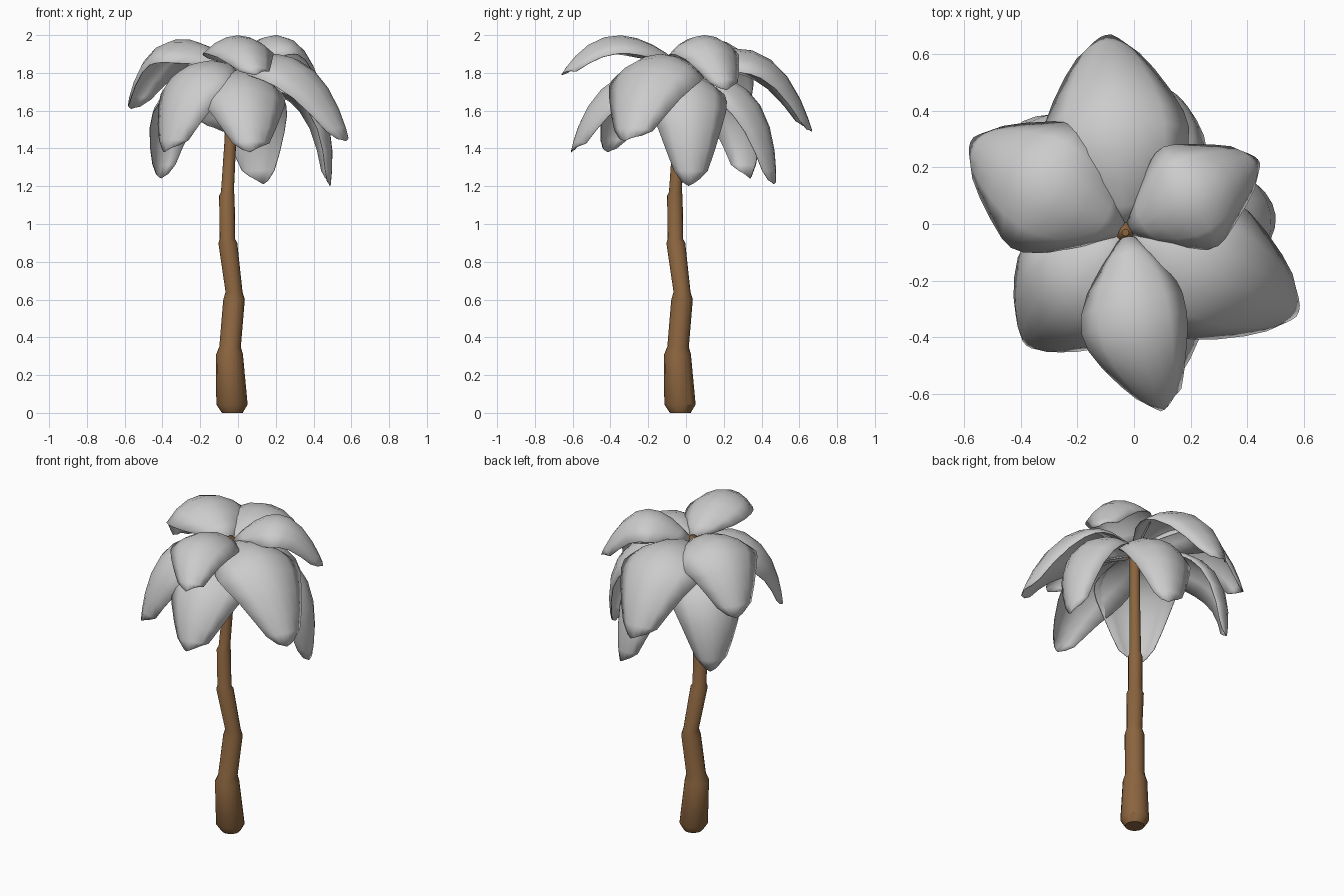
import bpy, bmesh, math
from mathutils import Vector

cube = bpy.data.objects.get("Cube")
if cube:
    bpy.data.objects.remove(cube)


def material(name, rgb):
    m = bpy.data.materials.new(name)
    m.use_nodes = True
    m.diffuse_color = (*rgb, 1)
    m.node_tree.nodes["Principled BSDF"].inputs["Base Color"].default_value = (*rgb, 1)
    return m


bark = material("brown bark", (0.26, 0.13, 0.05))
foliage = material("pale grey leaf", (0.6, 0.6, 0.6))


def finish(name, bm, mat, angle):
    bmesh.ops.recalc_face_normals(bm, faces=bm.faces)
    mesh = bpy.data.meshes.new(name)
    bm.to_mesh(mesh)
    bm.free()
    mesh.materials.append(mat)
    ob = bpy.data.objects.new(name, mesh)
    bpy.context.collection.objects.link(ob)
    bpy.ops.object.select_all(action='DESELECT')
    ob.select_set(True)
    bpy.context.view_layer.objects.active = ob
    bpy.ops.object.shade_smooth_by_angle(angle=math.radians(angle))
    return ob


# Trunk: stacked rings leaning along the diagonal (height, offset, radius)
RINGS = [(0, -.03, .055), (.045, -.032, .083), (.31, -.045, .071), (.35, -.042, .057),
         (.6, -.021, .057), (.64, -.021, .045), (.9, -.054, .05), (.92, -.056, .041),
         (1.15, -.059, .041), (1.17, -.056, .034), (1.45, -.04, .031), (1.77, -.03, .029),
         (1.8, -.03, .043), (1.84, -.03, .036), (1.865, -.03, .012)]
SIDES = 16
bm = bmesh.new()
loops = []
for z, off, r in RINGS:
    angles = [math.tau * i / SIDES for i in range(SIDES)]
    loops.append([bm.verts.new((off + r * math.cos(a), off + r * math.sin(a), z)) for a in angles])
for low, high in zip(loops, loops[1:]):
    for i in range(SIDES):
        j = (i + 1) % SIDES
        bm.faces.new((low[i], low[j], high[j], high[i]))
bm.faces.new(loops[0])
bm.faces.new(loops[-1])
finish("trunk", bm, bark, 35)

# Leaf outline: distance along the rib and share of the full half width
OUTLINE = [(0, .2), (.08, .52), (.18, .82), (.3, .97), (.43, 1), (.57, .95),
           (.72, .8), (.85, .61), (.94, .43), (1, .24)]
COLUMNS = 6


def leaf(name, tip, start_z, bend_z, reach, half, cup, sway=0):
    """Cupped blade whose rib is a three-point curve from the crown to the tip."""
    tip = Vector(tip)
    flat = Vector((tip.x + .03, tip.y + .03, 0))
    out = flat.normalized()
    side = Vector((-out.y, out.x, 0))
    start = Vector((-.03, -.03, start_z)) + out * .015
    bend = Vector((-.03, -.03, bend_z)) + flat * reach + side * sway
    bm = bmesh.new()
    rows = []
    for t, share in OUTLINE:
        rib = start * (1 - t) ** 2 + bend * 2 * t * (1 - t) + tip * t * t
        along = ((bend - start) * (1 - t) + (tip - bend) * t).normalized()
        up = along.cross(side).normalized()
        w = half * share
        row = []
        for c in range(COLUMNS + 1):
            u = 2 * c / COLUMNS - 1
            # Blunt, slightly uneven end
            jag = along * (-.03 * abs(u + .3) if t == 1 else 0)
            row.append(bm.verts.new(rib + side * w * u - up * w * cup * u * u + jag))
        rows.append(row)
    for a, b in zip(rows, rows[1:]):
        for c in range(COLUMNS):
            bm.faces.new((a[c], a[c + 1], b[c + 1], b[c]))
    ob = finish(name, bm, foliage, 60)
    ob.modifiers.new("thickness", 'SOLIDIFY').thickness = .004


# Crown: raised leaves, spreading leaves, then hanging leaves
leaf("front_upper_leaf", (.11, -.66, 1.79), 1.86, 2.17, .6, .19, .5, -.08)
leaf("right_upper_leaf", (-.58, .29, 1.61), 1.85, 2.2, .71, .25, .5)
leaf("left_upper_leaf", (.44, .23, 1.71), 1.85, 2.21, .62, .2, .5)
leaf("back_upper_leaf", (-.1, .67, 1.49), 1.83, 2.14, .72, .26, .5)
leaf("left_spreading_leaf", (.585, -.31, 1.44), 1.84, 2.07, .68, .26, .5)
leaf("front_right_spreading_leaf", (-.38, -.43, 1.38), 1.84, 1.98, .88, .24, .5)
leaf("front_lower_leaf", (.08, -.61, 1.38), 1.8, 1.9, .8, .23, .5)
leaf("left_hanging_leaf", (.49, .03, 1.2), 1.8, 1.88, 1.16, .21, .5)
leaf("back_hanging_leaf", (.12, .475, 1.21), 1.8, 1.85, 1, .21, .5)
leaf("back_right_hanging_leaf", (-.42, .33, 1.24), 1.8, 1.85, 1.15, .21, .5)
